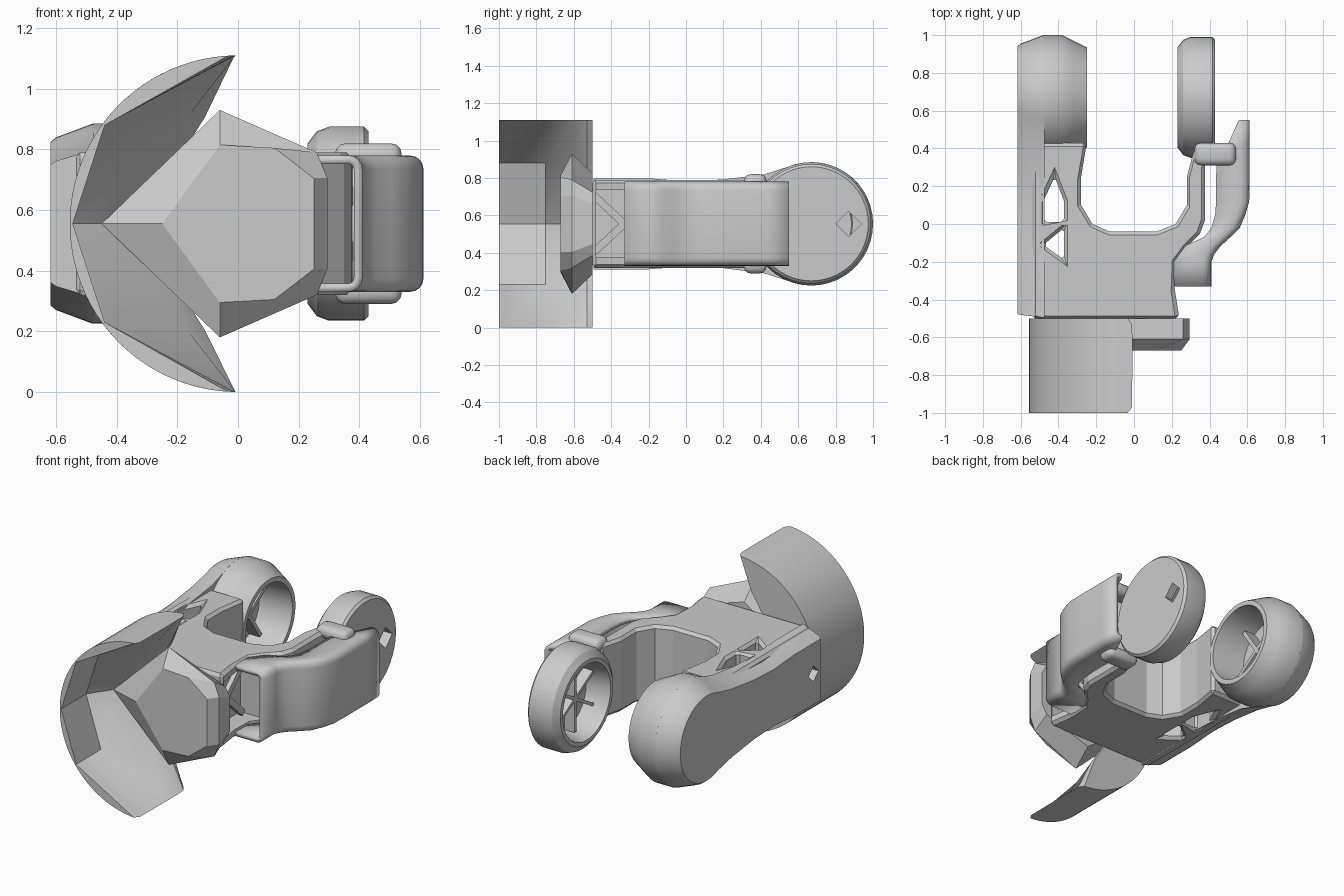
import bpy, bmesh
from math import sin, cos, pi, radians
from mathutils import Matrix

if "Cube" in bpy.data.objects:
    bpy.data.objects.remove(bpy.data.objects["Cube"])

ZC = 0.555  # height of the symmetry plane


def finish(bm, name, smooth=30):
    bmesh.ops.recalc_face_normals(bm, faces=bm.faces)
    me = bpy.data.meshes.new(name)
    bm.to_mesh(me)
    bm.free()
    ob = bpy.data.objects.new(name, me)
    bpy.context.collection.objects.link(ob)
    if smooth:
        bpy.ops.object.select_all(action='DESELECT')
        bpy.context.view_layer.objects.active = ob
        ob.select_set(True)
        bpy.ops.object.shade_smooth_by_angle(angle=radians(smooth))
    return ob


def loft(name, rings, closed=True, caps=True, smooth=30):
    bm = bmesh.new()
    vs = [[bm.verts.new(p) for p in r] for r in rings]
    n = len(vs[0])
    for a, b in zip(vs, vs[1:]):
        for i in range(n if closed else n - 1):
            j = (i + 1) % n
            bm.faces.new((a[i], a[j], b[j], b[i]))
    if caps:
        bm.faces.new(vs[0])
        bm.faces.new(vs[-1])
    return finish(bm, name, smooth)


def drum(name, y, prof, n=40):
    # lathe around an axis parallel to x
    return loft(name, [[(x, y + r * cos(2 * pi * i / n), ZC + r * sin(2 * pi * i / n))
                        for i in range(n)] for x, r in prof])


def box(name, loc, size, rot=0, axis='X', bevel=0):
    bm = bmesh.new()
    m = Matrix.Translation(loc) @ Matrix.Rotation(rot, 4, axis) @ Matrix.Diagonal((*size, 1))
    bmesh.ops.create_cube(bm, size=1, matrix=m)
    if bevel:
        bmesh.ops.bevel(bm, geom=bm.edges[:], offset=bevel, segments=3, affect='EDGES', profile=0.5)
    return finish(bm, name, 35 if bevel else 0)


def cut(ob, name, *args):
    c = box(name, *args)
    c.hide_render = True
    c.hide_viewport = True
    c.display_type = 'WIRE'
    m = ob.modifiers.new(name, 'BOOLEAN')
    m.operation, m.object, m.solver = 'DIFFERENCE', c, 'EXACT'


# U-shaped body: outline with two triangular windows, extruded in z
outer = [(-.54, -.5), (.24, -.5), (.215, -.34), (.22, -.2), (.28, -.12), (.35, -.05), (.375, .02), (.375, .25),
         (.38, .40), (.32, .40), (.28, .25), (.28, .1), (.22, 0), (.12, -.04), (-.13, -.04), (-.22, 0),
         (-.28, .1), (-.28, .25), (-.25, .43), (-.54, .43)]
windows = [[(-.42, .25), (-.48, .12), (-.48, .01), (-.37, .01), (-.37, .12)],
           [(-.37, -.02), (-.48, -.11), (-.37, -.19)]]
bm = bmesh.new()
for loop in [outer] + windows:
    v = [bm.verts.new((x, y, ZC - .235)) for x, y in loop]
    for i in range(len(v)):
        bm.edges.new((v[i - 1], v[i]))
bmesh.ops.triangle_fill(bm, edges=bm.edges[:], use_beauty=True)
ext = bmesh.ops.extrude_face_region(bm, geom=bm.faces[:])
bmesh.ops.translate(bm, vec=(0, 0, .47), verts=[g for g in ext['geom'] if isinstance(g, bmesh.types.BMVert)])
body = finish(bm, "body_frame", 0)
bv = body.modifiers.new("edge", 'BEVEL')
bv.width, bv.limit_method, bv.angle_limit = .018, 'ANGLE', radians(50)
cut(body, "body_recess_cutter", (.25, -.30, ZC), (.3, .36, .36))
for s in (-1, 1):
    box("recess_brace", (.14, -.33, ZC), (.03, .46, .04), s * .75)


# left arm: rounded plate with a waist, lofted across x
def plate(x, inset):
    r = .33 - inset
    pts = [(x, .67 + r * sin(a), ZC + r * cos(a)) for a in [-.4 + (pi + .8) * i / 28 for i in range(29)]]
    low = [(.42, .265), (.2, .237), (0, .228), (-.2, .243), (-.495 + inset * .3, .243)]
    pts += [(x, y, ZC - h + inset * .8) for y, h in low]
    return pts + [(x, y, ZC + h - inset * .8) for y, h in reversed(low)]


arm = loft("left_arm", [plate(-.618, .06), plate(-.6, .045), plate(-.48, 0), plate(-.475, 0)])
cut(arm, "arm_hole_cutter", (-.6, -.4, ZC), (.12, .07, .07), pi / 4)
drum("left_arm_ring", .67, [(-.48, .33), (-.38, .33), (-.32, .30), (-.25, .265), (-.25, .235), (-.47, .215)])
for a in (.6, .6 + pi / 2):
    box("left_ring_strut", (-.43, .67, ZC), (.08, .025, .42), a)

# right disc: hollow towards the middle, with spokes and a diamond hole
disc = drum("right_disc", .67, [(.43, .305), (.415, .32), (.30, .32), (.26, .305), (.23, .265),
                                (.23, .24), (.38, .21)])
cut(disc, "disc_hole_cutter", (.4, .87, ZC), (.14, .095, .095), pi / 4)
for i in range(3):
    box("disc_spoke", (.35, .67, ZC), (.08, .02, .42), i * pi / 3)


# right sleeve: curved channel with rounded corners, open on its inner side
def channel(y, xi, xo):
    h, r = .225, .045
    half = [(xi, h), (xo - r, h)] + [(xo - r + r * sin(a), h - r + r * cos(a))
                                     for a in (pi / 8, pi / 4, 3 * pi / 8, pi / 2)]
    return ([(x, y, ZC + z) for x, z in half] + [(x, y, ZC - z) for x, z in reversed(half)])


stations = [(-.33, .215, .41), (-.2, .20, .41), (-.16, .22, .425), (-.12, .26, .455), (-.07, .37, .51),
            (-.02, .41, .56), (.05, .43, .59), (.12, .435, .61), (.25, .435, .612), (.38, .44, .612),
            (.43, .50, .612), (.55, .555, .612)]
sleeve = loft("right_sleeve", [channel(*s) for s in stations], closed=False, caps=False, smooth=40)
so = sleeve.modifiers.new("wall", 'SOLIDIFY')
so.thickness, so.offset = .028, -1
# make sure the wall grows inward
f = sleeve.data.polygons[len(sleeve.data.polygons) // 2]
if f.normal.x < 0:
    so.offset = 1
for s in (-1, 1):
    box("sleeve_clip", (.43, .37, ZC + s * .225), (.22, .12, .08), 0, 'X', .035)

# faceted front cap
cap = [(-.06, .375), (.26, .235), (.295, .15), (.295, -.15), (.26, -.235), (-.06, -.375), (-.45, 0)]
face = [(-.06, .26), (.12, .25), (.25, .15), (.25, -.15), (.12, -.25), (-.06, -.26), (-.25, 0)]
loft("front_cap", [[(x, -.67, ZC + z) for x, z in face],
                   [(x, -.61, ZC + z) for x, z in cap],
                   [(x, -.50, ZC + z * .72) for x, z in cap]], smooth=0)


# curved guard: smooth outside, flat facets inside that thicken to the back
def guard(y, inner, trim=0):
    R, n = .555, 48
    arc = [pi / 2 + trim + (pi - 2 * trim) * i / n for i in range(n + 1)]
    pts = [(R * cos(a), y, ZC + R * sin(a)) for a in arc]
    return pts + [(x, y, ZC + z) for x, z in inner]


thin = [(-.44, -.325), (-.545, 0), (-.44, .325)]
mid = [(-.16, -.36), (-.45, 0), (-.16, .36)]
thick = [(-.11, -.35), (-.33, 0), (-.11, .35)]
loft("curved_guard", [guard(-1, thin, .06), guard(-.97, thin, .02), guard(-.75, thin, .015),
                      guard(-.61, mid, .015), guard(-.53, thick, .02), guard(-.50, thick, .06)])
